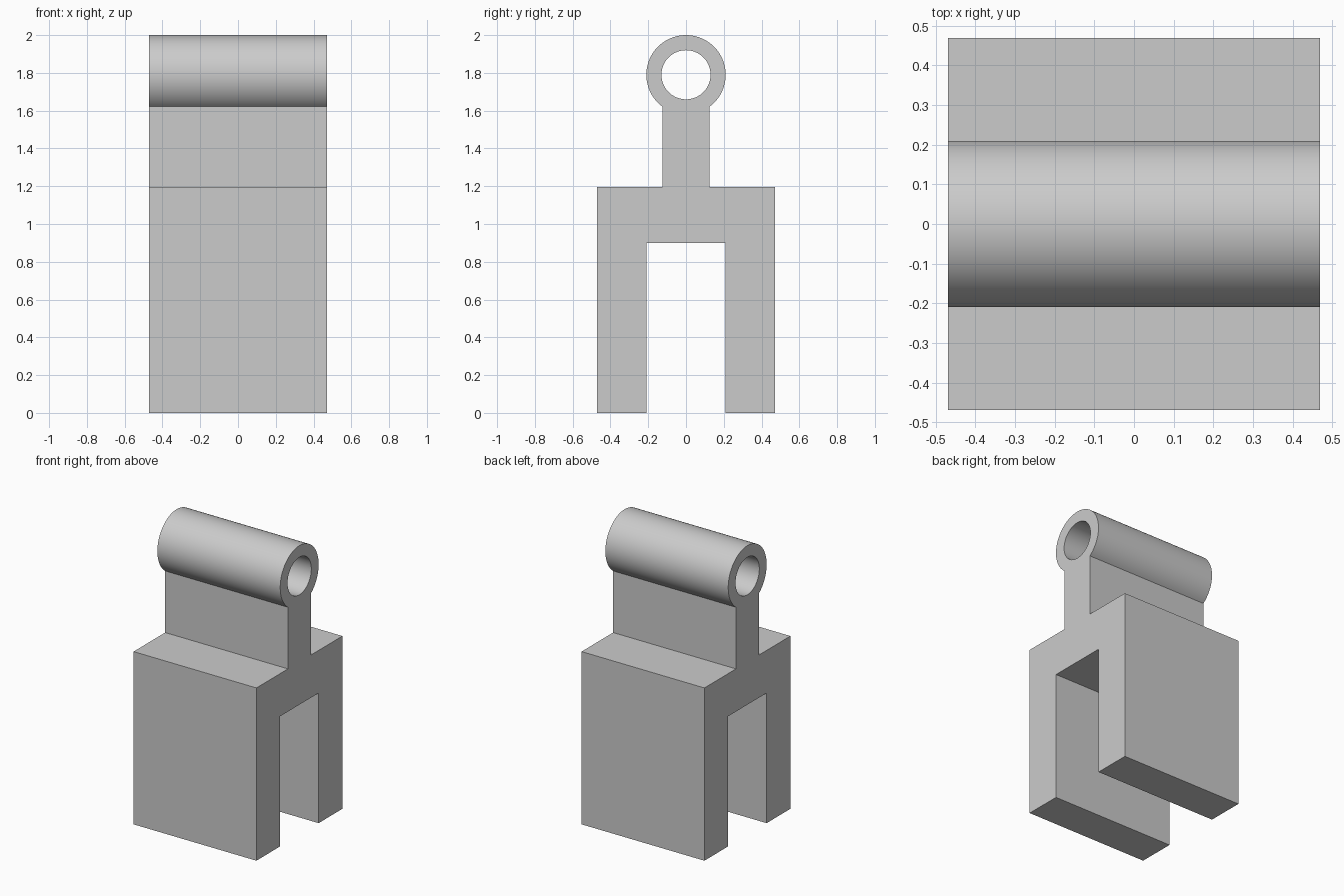
import bpy
import bmesh
from math import sin, cos, asin, pi, radians

cube = bpy.data.objects.get("Cube")
if cube:
    bpy.data.objects.remove(cube, do_unlink=True)

HALF = 0.47            # half width and half depth
GAP = 0.21             # half width of the slot between the legs
NECK = 0.125           # half thickness of the neck
SLOT_TOP, SHOULDER = 0.90, 1.195
EYE_Z, EYE_R, BORE_R = 1.79, 0.21, 0.13
SEGMENTS = 72


def arc(radius, start, end, count):
    """Points (y, z) around the eye centre, angles measured from straight down."""
    angles = [start + (end - start) * i / count for i in range(count + 1)]
    return [(radius * sin(a), EYE_Z - radius * cos(a)) for a in angles]


def add_loop(bm, points):
    verts = [bm.verts.new((-HALF, y, z)) for y, z in points]
    return [bm.edges.new((v, verts[i - 1])) for i, v in enumerate(verts)]


# Side profile: fork legs, shoulders, neck and round eye
fork_half = [(GAP, SLOT_TOP), (GAP, 0), (HALF, 0), (HALF, SHOULDER), (NECK, SHOULDER)]
join = asin(NECK / EYE_R)
outline = (fork_half
           + arc(EYE_R, join, 2 * pi - join, SEGMENTS)
           + [(-y, z) for y, z in reversed(fork_half)])
bore = arc(BORE_R, 0, 2 * pi, SEGMENTS)[:-1]

# Fill the profile around the bore and extrude it across the width
bm = bmesh.new()
edges = add_loop(bm, outline) + add_loop(bm, bore)
bmesh.ops.triangle_fill(bm, edges=edges, use_beauty=True, normal=(-1, 0, 0))
result = bmesh.ops.extrude_face_region(bm, geom=bm.faces[:], use_keep_orig=True)
moved = [g for g in result["geom"] if isinstance(g, bmesh.types.BMVert)]
bmesh.ops.translate(bm, verts=moved, vec=(2 * HALF, 0, 0))
bmesh.ops.recalc_face_normals(bm, faces=bm.faces[:])

mesh = bpy.data.meshes.new("fork_bracket")
bm.to_mesh(mesh)
bm.free()
bracket = bpy.data.objects.new("fork_bracket", mesh)
bpy.context.collection.objects.link(bracket)

# Plain grey finish
grey = bpy.data.materials.new("light grey")
grey.use_nodes = True
colour = (0.6, 0.6, 0.6, 1)
grey.diffuse_color = colour
grey.node_tree.nodes["Principled BSDF"].inputs["Base Color"].default_value = colour
mesh.materials.append(grey)

# Smooth eye and bore, crisp edges elsewhere
bpy.ops.object.select_all(action="DESELECT")
bracket.select_set(True)
bpy.context.view_layer.objects.active = bracket
bpy.ops.object.shade_smooth_by_angle(angle=radians(30))
